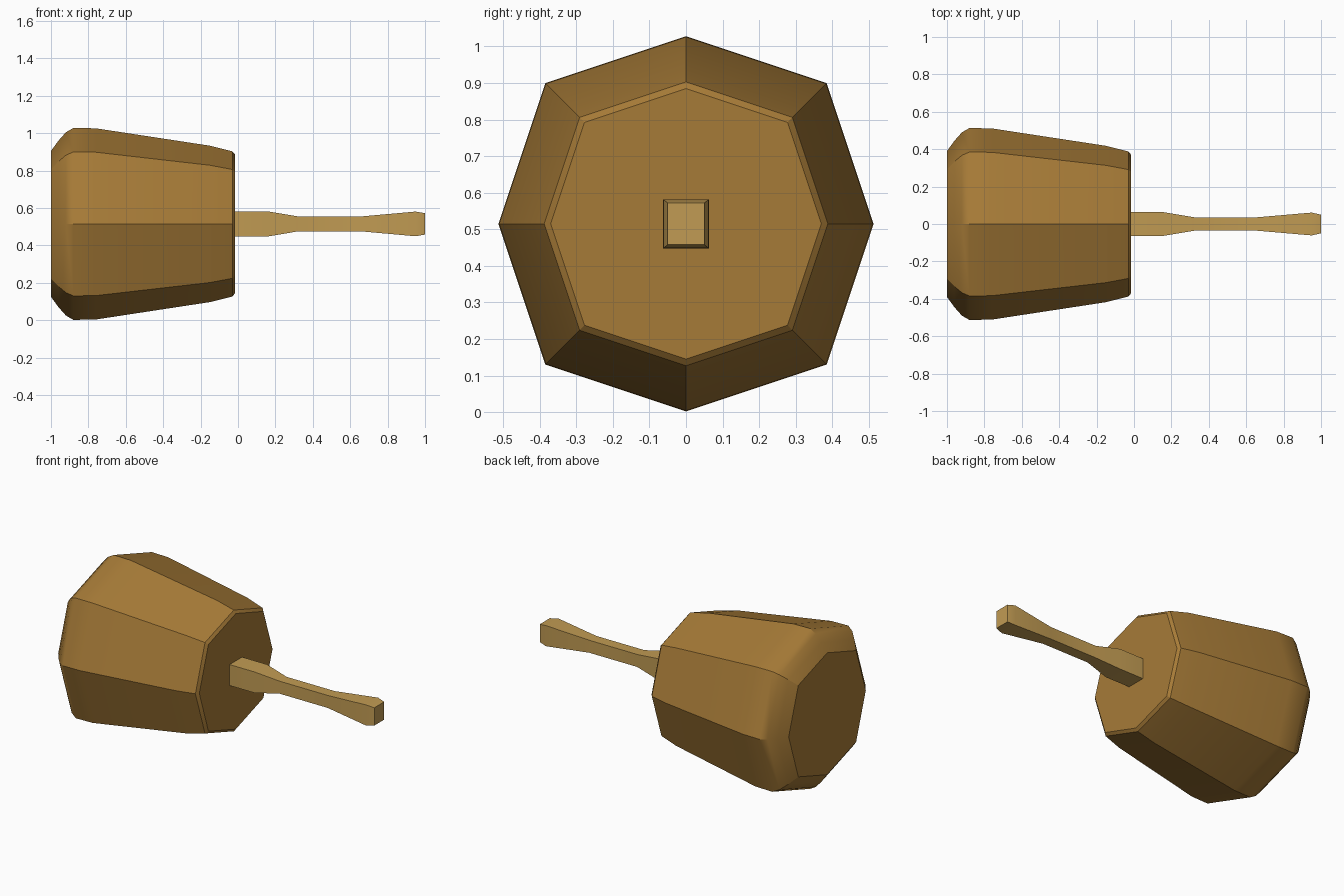
import bpy, bmesh, math

if "Cube" in bpy.data.objects:
    bpy.data.objects.remove(bpy.data.objects["Cube"])

CZ = 0.515  # height of the mallet's axis


def material(name, rgb):
    m = bpy.data.materials.new(name)
    m.diffuse_color = (*[(c / 255) ** 2.2 for c in rgb], 1)
    m.use_nodes = True
    m.node_tree.nodes["Principled BSDF"].inputs["Base Color"].default_value = m.diffuse_color
    return m


def loft(name, rings, mat, smooth_angle=None):
    """Skin a list of (x, [(y, z), ...]) rings and cap both ends."""
    bm = bmesh.new()
    loops = [[bm.verts.new((x, y, CZ + z)) for y, z in pts] for x, pts in rings]
    n = len(loops[0])
    for a, b in zip(loops, loops[1:]):
        for i in range(n):
            j = (i + 1) % n
            bm.faces.new((a[i], a[j], b[j], b[i]))
    bm.faces.new(loops[0])
    bm.faces.new(loops[-1])
    bmesh.ops.recalc_face_normals(bm, faces=bm.faces)
    me = bpy.data.meshes.new(name)
    bm.to_mesh(me)
    bm.free()
    me.materials.append(mat)
    ob = bpy.data.objects.new(name, me)
    bpy.context.collection.objects.link(ob)
    if smooth_angle:
        bpy.context.view_layer.objects.active = ob
        ob.select_set(True)
        bpy.ops.object.shade_smooth_by_angle(angle=math.radians(smooth_angle))
        ob.select_set(False)
    return ob


def octagon(r):
    # corners on the axes at r, diagonal corners at 0.75 r on both axes
    d = 0.75 * r
    return [(r, 0), (d, d), (0, r), (-d, d), (-r, 0), (-d, -d), (0, -r), (-d * -1, -d)]


def rectangle(hy, hz):
    return [(hy, hz), (-hy, hz), (-hy, -hz), (hy, -hz)]


dark_wood = material("dark wood", (165, 122, 58))
light_wood = material("light wood", (192, 154, 84))

# Tapered eight-sided head with rounded ends
head = [(-1.0, 0.39), (-0.96, 0.445), (-0.92, 0.49), (-0.88, 0.513), (-0.76, 0.511),
        (-0.15, 0.418), (-0.03, 0.388), (-0.015, 0.37)]
loft("mallet_head", [(x, octagon(r)) for x, r in head], dark_wood, 30)

# Square handle, waisted in the middle
handle = [(-0.05, 0.063, 0.067), (0.16, 0.063, 0.067), (0.32, 0.036, 0.04),
          (0.66, 0.036, 0.04), (0.95, 0.061, 0.066), (1.0, 0.05, 0.057)]
loft("handle", [(x, rectangle(hy, hz)) for x, hy, hz in handle], light_wood, 30)
